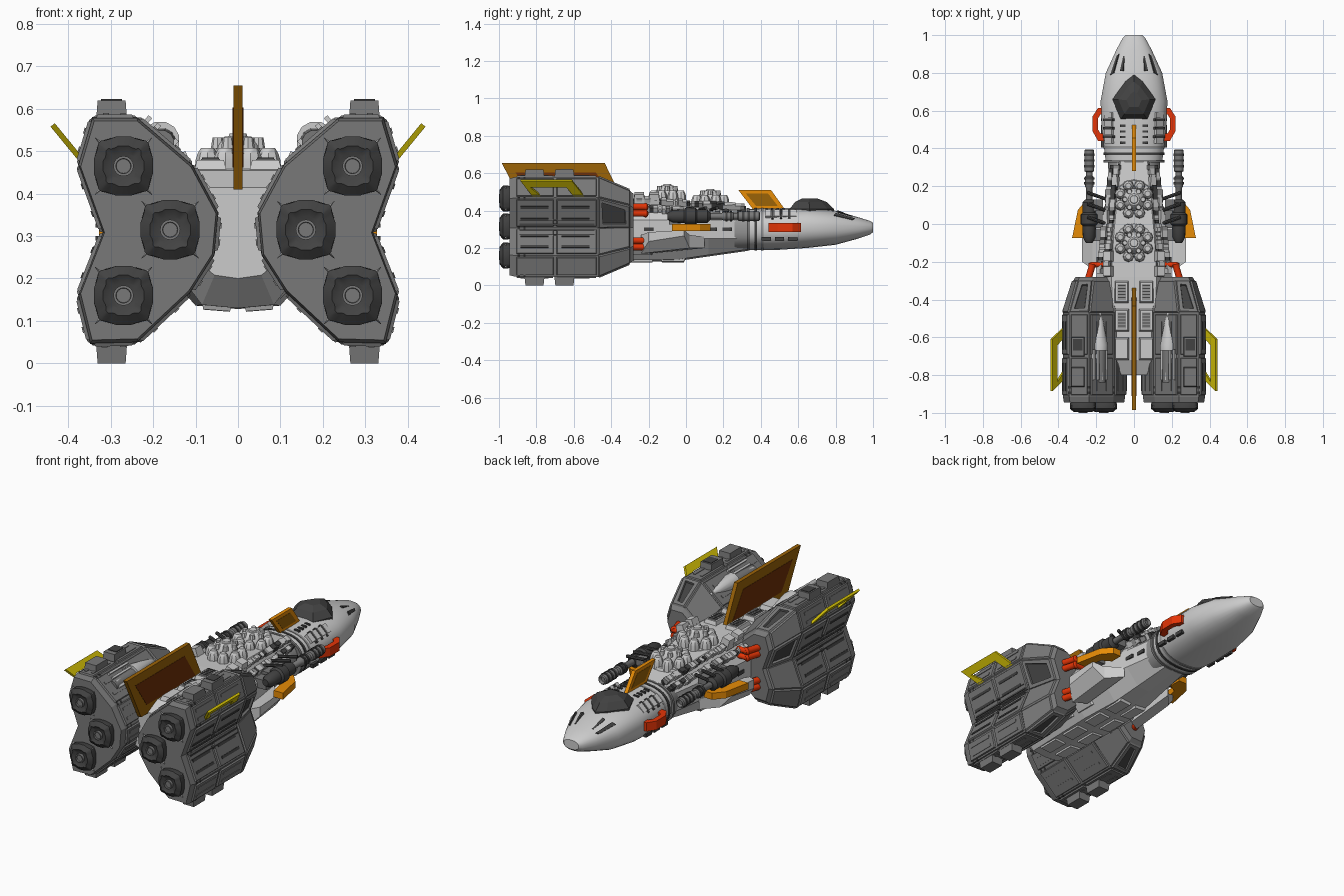
import bpy, bmesh, math, random
from mathutils import Vector as V

if "Cube" in bpy.data.objects:
    bpy.data.objects.remove(bpy.data.objects["Cube"])
random.seed(4)

def mat(name, r, g, b):
    m = bpy.data.materials.new(name)
    m.diffuse_color = (r, g, b, 1)
    m.use_nodes = True
    m.node_tree.nodes["Principled BSDF"].inputs["Base Color"].default_value = m.diffuse_color
    return m
LIGHT = mat("light_grey", .6, .6, .6)
MID = mat("mid_grey", .3, .3, .3)
GREY = mat("pod_grey", .19, .19, .19)
DARK = mat("dark_grey", .055, .055, .055)
ORANGE = mat("orange", .82, .27, .002)
BROWN = mat("brown", .33, .125, .002)
RUST = mat("rust_panel", .16, .03, .002)
YELLOW = mat("yellow", .68, .55, .002)
RED = mat("red", .78, .035, .002)

def finish(name, bm, m, mirror=False, smooth=0):
    bmesh.ops.recalc_face_normals(bm, faces=bm.faces)
    me = bpy.data.meshes.new(name)
    bm.to_mesh(me); bm.free()
    for x in (m if isinstance(m, list) else [m]):
        me.materials.append(x)
    if smooth:
        me.shade_smooth()
        me.set_sharp_from_angle(angle=math.radians(smooth))
    ob = bpy.data.objects.new(name, me)
    bpy.context.collection.objects.link(ob)
    if mirror:
        ob.modifiers.new("mirror", 'MIRROR').use_mirror_merge = False
    return ob

def add_loft(bm, rings):
    rs = [[bm.verts.new(p) for p in r] for r in rings]
    n = len(rs[0])
    for a, b in zip(rs, rs[1:]):
        for i in range(n):
            bm.faces.new((a[i], a[(i+1) % n], b[(i+1) % n], b[i]))
    bm.faces.new(rs[0]); bm.faces.new(rs[-1][::-1])

def loft(name, rings, m, mirror=False, smooth=0):
    bm = bmesh.new(); add_loft(bm, rings)
    return finish(name, bm, m, mirror, smooth)

def plate(name, pts, thick, m, mirror=False):
    t = V(thick) / 2
    return loft(name, [[V(p) - t for p in pts], [V(p) + t for p in pts]], m, mirror)

def box_rings(c, s, ang=0, taper=1):
    # box rotated about the y axis, optionally narrower at the top
    u, n = V((math.cos(ang), 0, math.sin(ang))), V((-math.sin(ang), 0, math.cos(ang)))
    return [[V(c) + u*a*s[0]/2*k + V((0, b*s[1]/2*k, 0)) + n*h*s[2]/2
             for a, b in ((-1, -1), (1, -1), (1, 1), (-1, 1))] for h, k in ((-1, 1), (1, taper))]

def boxes(name, items, m, mirror=False):
    bm = bmesh.new()
    for it in items:
        add_loft(bm, box_rings(*it))
    return finish(name, bm, m, mirror)

def lathe(name, parts, m, mirror=False, n=16, smooth=35, axis=(0, 1, 0)):
    # parts: (centre, [(distance along axis, radius), ...])
    bm = bmesh.new()
    ax = V(axis).normalized()
    u = ax.orthogonal().normalized(); w = ax.cross(u)
    for c, prof in parts:
        add_loft(bm, [[V(c) + ax*d + (u*math.cos(6.28319*i/n) + w*math.sin(6.28319*i/n))*r
                       for i in range(n)] for d, r in prof])
    return finish(name, bm, m, mirror, smooth)

def superring(cx, y, cz, rx, rz, p=2.4, n=28, wave=0):
    out = []
    for i in range(n):
        a = 2*math.pi*(i+.5)/n
        c, s = math.cos(a), math.sin(a)
        k = 1 + wave*math.cos(8*a)
        out.append((cx + k*rx*math.copysign(abs(c)**(2/p), c), y,
                    cz + k*rz*math.copysign(abs(s)**(2/p), s)))
    return out

# ---- nose section
NOSE = [(.33, .15, .19, .41), (.5, .172, .19, .413), (.65, .178, .2, .418), (.8, .15, .217, .4),
        (.92, .095, .25, .365), (.985, .06, .272, .345), (1, .045, .285, .335)]
loft("nose", [superring(0, y, (b+t)/2, w, (t-b)/2) for y, w, b, t in NOSE], LIGHT, smooth=40)
for y, m in ((.325, GREY), (.365, DARK), (.40, MID)):
    loft("nose_collar", [superring(0, y+d, .30, .161, .114) for d in (0, .014)], m, smooth=40)
loft("neck", [superring(0, .26, .3, .135, .115), superring(0, .34, .3, .14, .11)], MID, smooth=40)
boxes("nose_tabs", [((.128, y, .378), (.05, .03, .03), -.75) for y in (.44, .485, .53, .575)], LIGHT, True)
boxes("nose_slots", [((.128, y, .374), (.07, .012, .03), -.75) for y in (.4625, .5075, .5525)]
      + [((.06, y, .405), (.03, .012, .02)) for y in (.43, .46, .49, .52)]
      + [((.166, y, .25), (.016, .05, .02)) for y in (.43, .5, .57)], DARK, True)
plate("nose_window", [(.073, .9, .35), (.085, .89, .342), (.118, .79, .366), (.102, .8, .378)],
      (.016, 0, .02), DARK, True)
plate("nose_window_inner", [(.045, .89, .362), (.052, .89, .36), (.07, .81, .389), (.055, .81, .395)],
      (.01, 0, .016), DARK, True)
# ---- canopy
CAN = [(0, .79), (.045, .755), (.115, .66), (.07, .555), (-.07, .555), (-.115, .66), (-.045, .755)]
loft("canopy", [[(x*k, .655+(y-.655)*k, z) for x, y in CAN]
                for k, z in ((1, .375), (1, .41), (.72, .446), (.35, .465))], DARK)

# ---- main hull
HULL = [(-.8, .11, .2, .415), (-.72, .17, .13, .455), (-.28, .2, .128, .46), (-.05, .178, .13, .455),
        (.12, .15, .155, .44), (.33, .12, .185, .41)]
def hull_ring(y, w, b, t):
    h = [(.5*w, b+.008), (w, .25), (w, .35), (.6*w, t)]
    return [(0, y, b)] + [(x, y, z) for x, z in h] + [(-x, y, z) for x, z in h[::-1]]
loft("hull", [hull_ring(*s) for s in HULL], LIGHT)
boxes("deck_panels", [((.065, y, .468), (.075, .12, .022), 0, .85) for y in (-.36, -.51, -.66)], LIGHT, True)
boxes("deck_vents", [((.065, y, .479), (.045, .085, .006)) for y in (-.36, -.51)], MID, True)
boxes("vent_slats", [((.065, y0 + i*.016, .481), (.04, .005, .008))
                     for y0 in (-.39, -.54) for i in range(5)], DARK, True)
boxes("belly_panels", [((.05, y, z), (.07, .13, .014), .08 - math.pi, .9)
                       for y, z in ((-.6, .132), (-.42, .131), (-.24, .131), (-.07, .133))], LIGHT, True)
boxes("side_panels", [((.15, y, .19), (.07, .12, .012), .88 - math.pi, .9)
                      for y in (-.4, -.24)], LIGHT, True)
plate("hull_rail", [(.125, -.28, .45), (.135, -.28, .44), (.085, .32, .40), (.075, .32, .41)], (0, 0, .03), DARK, True)
# ---- hull machinery along the upper shoulders
items = {0: [], 1: [], 2: []}
for i in range(26):
    f = i/25
    y = -.25 + f*.55
    w = .2 - .075*f
    for j, q in enumerate((.72, .9)):
        items[random.choice((0, 0, 0, 1, 2))].append(((w*q, y, .455 - .035*f - .042*j),
            (random.uniform(.02, .035), random.uniform(.015, .035), random.uniform(.02, .045)), -.5))
for k, m in enumerate((LIGHT, MID, DARK)):
    boxes("shoulder_machinery", items[k], m, True)
boxes("shoulder_blocks", [((.135, y, .465), (.05, .06, .06), -.3, .85) for y in (-.25, -.17)], LIGHT, True)
boxes("side_slots", [((w, y, .3), (.012, .05, .02)) for y, w in ((-.2, .192), (.14, .147), (.22, .136))], DARK, True)

# ---- dorsal turret rosettes
for y0, z0, top in ((-.1, .452, .542), (.13, .435, .515)):
    h = top - z0
    dome = lambda r, e: [(-.02, r), (e*.45, r*.95), (e*.75, r*.78), (e*.97, r*.55), (e, r*.5)]
    lathe("rosette_core", [((0, y0, z0), dome(.062, h*.92))], LIGHT, axis=(0, 0, 1))
    lathe("rosette_petals", [((.078*math.cos(a), y0 + .078*math.sin(a), z0), dome(.03, h*.62))
          for a in [math.pi*(i+.5)/4 for i in range(8)]], LIGHT, n=8, axis=(0, 0, 1))
    lathe("rosette_studs", [((.048*math.cos(a), y0 + .048*math.sin(a), z0+h*.6), [(0, .016), (h*.3, .012)])
          for a in [math.pi*i/3 for i in range(6)]], LIGHT, n=8, axis=(0, 0, 1))
    lathe("rosette_cap", [((0, y0, top-.012), [(0, .024), (.012, .02)])], LIGHT, axis=(0, 0, 1))
    lathe("rosette_base", [((0, y0, z0-.02), [(0, .108), (.024, .1)])], LIGHT, axis=(0, 0, 1))

# ---- engine pods: outline, loft, then raised panels and dark intakes on the front slopes
POD = [(.343, .579), (.238, .579), (.108, .468), (.047, .355), (.056, .256), (.113, .167),
       (.238, .05), (.348, .047), (.376, .16), (.318, .308), (.376, .468)]
def pod_ring(y, s, cx=.21):
    return [(cx + (x-.21)*s, y, .313 + (z-.313)*s) for x, z in POD]
bm = bmesh.new()
add_loft(bm, [pod_ring(-.945, .97), pod_ring(-.915, 1), pod_ring(-.7, 1), pod_ring(-.47, 1),
              pod_ring(-.3, .73, .2), pod_ring(-.28, .66, .2)])
bmesh.ops.recalc_face_normals(bm, faces=bm.faces)
side = [f for f in bm.faces if len(f.verts) == 4 and -.85 < f.calc_center_median().y < -.5]
slope = [f for f in bm.faces if len(f.verts) == 4 and -.45 < f.calc_center_median().y < -.32]
bmesh.ops.inset_individual(bm, faces=side, thickness=.012, depth=0)
bmesh.ops.inset_individual(bm, faces=side, thickness=.005, depth=.008)
bmesh.ops.inset_individual(bm, faces=slope, thickness=.008, depth=.008)
intake = [slope[i] for i in (0, 6, 9)]
bmesh.ops.inset_individual(bm, faces=intake, thickness=.026, depth=0)
bmesh.ops.inset_individual(bm, faces=intake, thickness=.002, depth=-.012)
for f in intake:
    f.material_index = 1
finish("engine_pod", bm, [GREY, DARK], True)
for y, m in ((-.9, DARK), (-.87, DARK), (-.705, GREY), (-.48, GREY)):
    loft("pod_band", [pod_ring(y, 1.006), pod_ring(y+.012, 1.006)], m, True)
# dark bars and small hatches lying on the pod faces
bars, hatches = [], []
for i, (p, q) in enumerate(zip(POD, POD[1:] + POD[:1])):
    d = V((q[0]-p[0], 0, q[1]-p[1])); ang = math.atan2(d.z, d.x) + math.pi
    for y in (-.81, -.59):
        for f in (.3, .7):
            c = V((p[0], y, p[1])) + d*f
            (bars if i in (8, 9) else hatches).append((c, (.014, .15, .022), ang))
for z in (.27, .295, .325, .35):
    bars.append(((.322 + abs(z-.31)*.25, -.69, z), (.02, .4, .01)))
boxes("pod_bars", bars, DARK, True)
boxes("pod_hatches", hatches, GREY, True)
boxes("pod_pads", [((.298, y, .59), (.075, .11, .06), 0, .88) for y in (-.81, -.65)]
      + [((.298, y, .03), (.075, .11, .06), math.pi, .88) for y in (-.81, -.65)], GREY, True)
boxes("pod_vents", [((.298, -.64, .621), (.05, .06, .004))], DARK, True)
# ---- light cowls on the inner upper pod faces
lathe("cowl", [((.183, -.47, .525), [(0, .008), (-.05, .022), (-.17, .046), (-.2, .046)])], LIGHT, True, n=12)
boxes("cowl_ribs", [((.155 + i*.021, -.745, .514 + i*.018), (.011, .16, .035), .7) for i in range(4)], LIGHT, True)
lathe("cowl_tail", [((.18, -.84, .52), [(0, .03), (.18, .035)])], GREY, True, n=12)

# ---- engine nozzles
for x, z in ((.27, .465), (.16, .315), (.27, .16)):
    loft("nozzle", [superring(x, y, z, r, r, 3.3, 32, wv) for y, r, wv in
         ((-.93, .06, 0), (-.95, .068, .02), (-.978, .068, .04), (-.996, .046, .06), (-.985, .03, 0))], DARK, True, 45)
    lathe("nozzle_core", [((x, -.98, z), [(0, .024), (-.02, .024), (-.02, .018), (-.012, .017)])], GREY, True)
    bm = bmesh.new()
    for a in range(4):
        t = math.pi*(a+.5)/2
        u, s = V((math.cos(t), 0, math.sin(t))), V((-math.sin(t), 0, math.cos(t)))*.007
        c = V((x, -.96, z))
        add_loft(bm, [[c+u*.055-s, c+u*.055+s, c+u*.055+V((0, -.02, 0))],
                      [c+u*.095-s*.1, c+u*.095+s*.1, c+u*.095+V((0, -.002, 0))]])
    finish("nozzle_spikes", bm, LIGHT, True)

# ---- fins
TAIL = [(-.985, .655), (-.435, .655), (-.315, .41), (-.86, .41)]
plate("tail_fin", [(0, y, z) for y, z in TAIL], (.022, 0, 0), BROWN)
plate("tail_fin_panel", [(0, -.65+(y+.65)*.78, .533+(z-.533)*.58) for y, z in TAIL], (.025, 0, 0), RUST)
FIN = [(.28, .51), (.455, .51), (.53, .405), (.36, .405)]
plate("dorsal_fin", [(0, y, z) for y, z in FIN], (.02, 0, 0), ORANGE)
plate("dorsal_fin_panel", [(0, .405+(y-.405)*.68, .46+(z-.46)*.62) for y, z in FIN], (.023, 0, 0), BROWN)
FRAME = [(-.54, 0), (-.61, 1), (-.885, 1), (-.815, 0), (-.775, .1), (-.835, .62), (-.64, .62), (-.6, .08)]
plate("pod_frame_wing", [(.364 + .073*k, y, .473 + .089*k) for y, k in FRAME], (.01, 0, -.008), YELLOW, True)
plate("side_wing", [(.2, .13, .31), (.25, .13, .31), (.297, .075, .31), (.328, -.075, .31), (.27, -.075, .31),
                    (.25, .03, .31), (.2, .06, .31)], (0, 0, .036), ORANGE, True)
loft("wing_pylon", [[(.15, -.2, .17), (.15, .1, .2), (.15, .1, .26), (.15, -.2, .25)],
                    [(.22, -.24, .17), (.22, .02, .2), (.22, .02, .27), (.22, -.24, .27)],
                    [(.275, -.2, .235), (.275, -.01, .265), (.275, -.01, .295), (.275, -.2, .285)]], LIGHT, True)

# ---- red grab frames and pod struts
plate("nose_handle", [(.15, .44, .31), (.19, .44, .31), (.219, .49, .31), (.219, .57, .31), (.19, .615, .31),
      (.15, .615, .31), (.15, .58, .31), (.178, .58, .31), (.19, .56, .31), (.19, .5, .31), (.178, .48, .31),
      (.15, .48, .31)], (0, 0, .048), RED, True)
for z in (.42, .385, .24, .205):
    lathe("pod_strut", [((.245, -.3, z), [(0, .018), (.075, .018), (.09, .022), (.1, .012)])], RED, True, 12, axis=(-.3, 1, 0))
    lathe("strut_elbow", [((.165, -.215, z), [(0, .015), (.06, .015)])], RED, True, 12, axis=(1, 0, 0))

# ---- side guns
G = (.237, 0, .37)
lathe("gun_body", [(G, [(-.1, .018), (-.07, .034), (-.01, .036), (0, .046), (.05, .046), (.06, .036), (.115, .036), (.13, .02)])], DARK, True)
lathe("gun_barrel", [(G, [(.1, .017), (.19, .017), (.2, .024), (.25, .024), (.255, .018), (.275, .018), (.28, .026),
                          (.39, .026), (.395, .02), (.38, .014)])], GREY, True, 12)
lathe("gun_rings", [(G, [(y, .03), (y+.012, .03)]) for y in (.21, .235, .3, .33, .36)], DARK, True, 12)
boxes("gun_mount", [((.18, .03, .365), (.1, .1, .04)), ((.19, .1, .38), (.05, .06, .04)),
                    ((.2, -.06, .35), (.07, .06, .05))], GREY, True)
lathe("gun_hose", [((.2, y, .41), [(-.05, .009), (.05, .009)]) for y in (.02, .09, .15)], DARK, True, 8, axis=(1, .35, .1))
